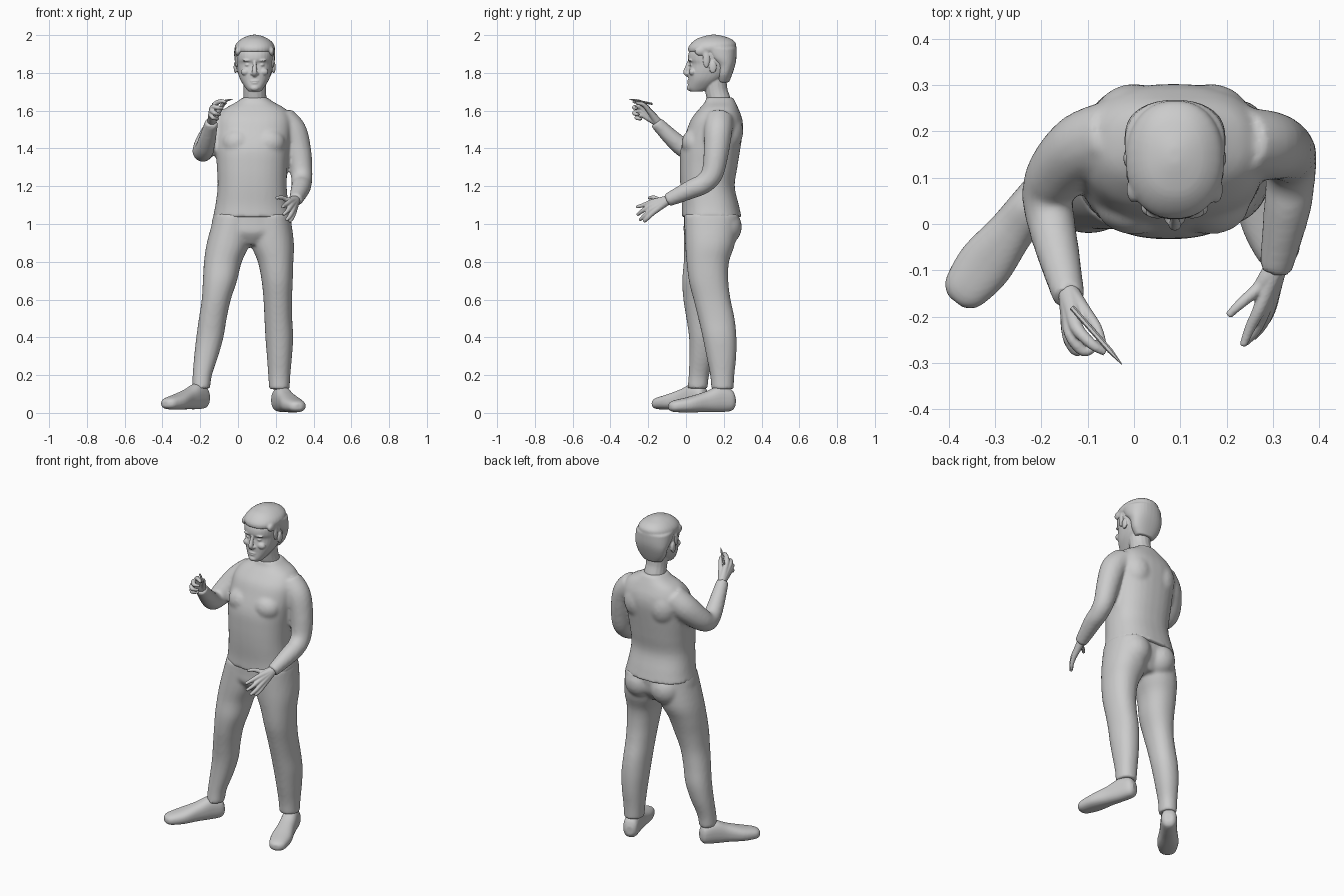
import bpy, bmesh
from math import cos, sin, pi, copysign
from mathutils import Vector, Matrix


def spline(rows, steps):
    """Catmull-Rom interpolation of equal-length rows of numbers."""
    out, n = [], len(rows)
    for i in range(n - 1):
        p = [rows[max(i - 1, 0)], rows[i], rows[i + 1], rows[min(i + 2, n - 1)]]
        for s in range(steps):
            t = s / steps
            out.append([0.5 * (2 * b + (c - a) * t + (2 * a - 5 * b + 4 * c - d) * t * t
                               + (3 * b - a - 3 * c + d) * t ** 3) for a, b, c, d in zip(*p)])
    return out + [list(rows[-1])]


def skin(bm, rings, power=2.0, sides=24):
    """Closed skin over rings of (centre, u axis, v axis)."""
    def sup(a):
        return copysign(abs(a) ** (2 / power), a)
    loops = []
    for c, u, v in rings:
        loops.append([bm.verts.new(c + u * sup(cos(2 * pi * (k + .5) / sides))
                                   + v * sup(sin(2 * pi * (k + .5) / sides))) for k in range(sides)])
    for a, b in zip(loops, loops[1:]):
        for k in range(sides):
            j = (k + 1) % sides
            bm.faces.new((a[k], a[j], b[j], b[k]))
    bm.faces.new(loops[0][::-1])
    bm.faces.new(loops[-1])


def stack(bm, rows, power=2.2):
    """Level slices: (z, x min, x max, y min, y max)."""
    skin(bm, [(Vector(((a + b) / 2, (c + d) / 2, z)), Vector(((b - a) / 2, 0, 0)),
               Vector((0, (d - c) / 2, 0))) for z, a, b, c, d in spline(rows, 4)], power, 32)


def tube(bm, rows, steps=5, sides=16):
    """Round limb along (x, y, z, radius)."""
    pts = spline(rows, steps)
    pos = [Vector(p[:3]) for p in pts]
    rings, old, u = [], None, None
    for i, p in enumerate(pts):
        t = (pos[min(i + 1, len(pos) - 1)] - pos[max(i - 1, 0)]).normalized()
        u = t.orthogonal().normalized() if old is None else old.rotation_difference(t) @ u
        old = t
        rings.append((pos[i], u * p[3], t.cross(u) * p[3]))
    skin(bm, rings, 2, sides)


def blob(bm, c, r):
    bmesh.ops.create_uvsphere(bm, u_segments=20, v_segments=12, radius=1,
                              matrix=Matrix.Translation(c) @ Matrix.Diagonal((*r, 1)))


def finish(name, bm, voxel=0, smooth=4):
    """Turn the pieces into one object, fused into a continuous surface."""
    bmesh.ops.recalc_face_normals(bm, faces=bm.faces[:])
    me = bpy.data.meshes.new(name)
    bm.to_mesh(me)
    bm.free()
    ob = bpy.data.objects.new(name, me)
    bpy.context.collection.objects.link(ob)
    if voxel:
        m = ob.modifiers.new("fuse", 'REMESH')
        m.mode, m.voxel_size, m.use_smooth_shade = 'VOXEL', voxel, True
        s = ob.modifiers.new("soften", 'SMOOTH')
        s.factor, s.iterations = 0.5, smooth
    return ob


# Shirt: torso and both sleeves
bm = bmesh.new()
stack(bm, [(1.035, -.133, .282, -.022, .295), (1.10, -.12, .268, -.022, .28),
           (1.20, -.108, .258, -.03, .258), (1.30, -.112, .262, -.033, .272),
           (1.40, -.118, .272, -.028, .288), (1.50, -.115, .285, .005, .302),
           (1.56, -.105, .28, .03, .297), (1.61, -.07, .25, .07, .278),
           (1.645, -.01, .19, .10, .262), (1.67, .025, .155, .105, .25)], 2.4)
for x in (0, .165):
    blob(bm, (x, .045, 1.43), (.085, .068, .075))      # chest
    blob(bm, (x, .22, 1.49), (.09, .083, .11))         # shoulder blades
tube(bm, [(.23, .175, 1.55, .078), (.29, .17, 1.49, .075), (.322, .16, 1.38, .067),
          (.336, .14, 1.27, .059), (.337, .095, 1.215, .054), (.33, .03, 1.185, .051),
          (.305, -.10, 1.125, .036)])
tube(bm, [(-.04, .19, 1.545, .08), (-.11, .165, 1.49, .077), (-.165, .11, 1.42, .067),
          (-.186, .06, 1.385, .056), (-.178, 0, 1.395, .052), (-.162, -.07, 1.45, .046),
          (-.14, -.16, 1.54, .035)])
finish("shirt", bm, .01, 6)

# Trousers: pelvis, seat and two legs
bm = bmesh.new()
stack(bm, [(.89, .0, .13, .03, .22), (.95, -.12, .26, -.01, .26),
           (1.0, -.14, .28, -.012, .27), (1.065, -.125, .272, -.012, .275)])
for x in (-.01, .165):
    blob(bm, (x, .2, .985), (.095, .096, .10))
stack(bm, [(1.05, -.125, .09, -.01, .26), (.9, -.165, .064, -.012, .25),
           (.8, -.18, .02, -.012, .215), (.7, -.186, -.005, -.02, .185),
           (.6, -.192, -.038, -.014, .165), (.5, -.207, -.06, .002, .162),
           (.4, -.221, -.077, .016, .165), (.3, -.232, -.105, .018, .15),
           (.2, -.24, -.138, .014, .122), (.13, -.242, -.148, .008, .115)])
stack(bm, [(1.05, .06, .277, -.01, .28), (.9, .068, .296, -.005, .26),
           (.8, .105, .293, .003, .228), (.7, .125, .29, .015, .224),
           (.6, .135, .286, .04, .236), (.5, .14, .287, .065, .257),
           (.4, .145, .292, .088, .267), (.3, .153, .286, .108, .266),
           (.2, .16, .277, .128, .256), (.125, .165, .273, .134, .252)])
finish("trousers", bm, .01, 5)

# Shoes: slices from heel to toe (fraction, half width, low, high)
shoe = [(0, .022, .035, .085), (.06, .042, .01, .125), (.25, .047, .004, .14), (.45, .05, .004, .112),
        (.7, .06, .002, .085), (.9, .05, .004, .068), (.97, .036, .01, .058), (1, .018, .02, .048)]
for name, heel, toe, lift in (("right_shoe", (-.17, .105), (-.385, -.168), .015),
                              ("left_shoe", (.208, .258), (.322, -.09), .0)):
    bm = bmesh.new()
    h, d = Vector((*heel, lift)), Vector((toe[0] - heel[0], toe[1] - heel[1], 0))
    side = Vector((-d.y, d.x, 0)).normalized()
    skin(bm, [(h + d * f + Vector((0, 0, (lo + hi) / 2)), side * w, Vector((0, 0, (hi - lo) / 2)))
              for f, w, lo, hi in spline(shoe, 4)], 2.4)
    finish(name, bm, .006, 3)

# Head: neck, skull and features
bm = bmesh.new()
tube(bm, [(.09, .185, 1.58, .075), (.09, .175, 1.65, .064), (.089, .16, 1.71, .06), (.088, .15, 1.79, .065)])
stack(bm, [(1.702, .055, .121, .022, .09), (1.72, .04, .136, .01, .135), (1.76, .014, .162, .012, .19),
           (1.80, 0, .176, .012, .235), (1.845, -.008, .184, .02, .252), (1.872, -.01, .186, .01, .256),
           (1.91, -.01, .187, .016, .258), (1.95, .004, .172, .045, .245), (1.98, .04, .138, .09, .2)], 2.3)
tube(bm, [(.088, .016, 1.86, .008), (.088, .006, 1.83, .011), (.088, -.001, 1.803, .014), (.088, .014, 1.787, .012)])
blob(bm, (.088, .018, 1.757), (.026, .012, .006))      # lips
blob(bm, (.088, .018, 1.746), (.022, .012, .006))
blob(bm, (.088, .02, 1.72), (.024, .016, .016))        # chin
for s in (-1, 1):
    x = .088 + s * .037
    blob(bm, (.088 + s * .014, .012, 1.796), (.009, .012, .008))   # nostrils
    blob(bm, (x, .03, 1.842), (.014, .011, .007))                  # eyes
    blob(bm, (x, .025, 1.866), (.028, .014, .007))                 # brows
    blob(bm, (x + s * .01, .035, 1.805), (.026, .02, .02))         # cheeks
    blob(bm, (.088 + s * .101, .142, 1.83), (.01, .02, .033))      # ears
finish("head", bm, .004, 3)

# Hair: crown, back and sideburns
bm = bmesh.new()
stack(bm, [(1.912, -.012, .19, .012, .255), (1.935, -.018, .195, .012, .266), (1.96, -.006, .184, .03, .262),
           (1.982, .02, .157, .06, .235), (1.995, .05, .127, .1, .195), (2.002, .075, .1, .13, .165)], 2.2)
stack(bm, [(1.75, .03, .148, .165, .228), (1.79, .002, .176, .16, .244), (1.84, -.012, .189, .155, .26),
           (1.88, -.02, .197, .11, .267), (1.93, -.02, .197, .07, .268)], 2.3)
for s in (-1, 1):
    blob(bm, (.088 + s * .095, .108, 1.87), (.01, .02, .045))
    blob(bm, (.088 + s * .088, .075, 1.915), (.016, .03, .025))
finish("hair", bm, .006, 2)


# Hands: every digit runs from the wrist through a knuckle and joint to its tip
def hand(name, wrist, digits):
    bm = bmesh.new()
    for i, (k, m, t) in enumerate(digits):
        k, m, t = Vector(k), Vector(m), Vector(t)
        tube(bm, [(*wrist, .024), (*((Vector(wrist) + k) / 2), .019), (*k, .0145),
                  (*m, .0115), (*t, .008)], 4, 12)
    finish(name, bm, .0035, 3)


hand("left_hand", (.307, -.09, 1.13), [
    ((.27, -.185, 1.115), (.25, -.225, 1.10), (.235, -.263, 1.09)),
    ((.28, -.188, 1.095), (.262, -.23, 1.07), (.238, -.258, 1.048)),
    ((.29, -.185, 1.075), (.275, -.22, 1.043), (.255, -.246, 1.02)),
    ((.295, -.175, 1.06), (.285, -.205, 1.03), (.27, -.222, 1.012)),
    ((.267, -.14, 1.125), (.232, -.17, 1.14), (.203, -.198, 1.138))])
hand("right_hand", (-.14, -.15, 1.54), [
    ((-.123, -.225, 1.632), (-.09, -.26, 1.65), (-.062, -.277, 1.645)),
    ((-.135, -.24, 1.617), (-.108, -.275, 1.617), (-.08, -.262, 1.612)),
    ((-.14, -.243, 1.597), (-.122, -.275, 1.587), (-.095, -.25, 1.578)),
    ((-.142, -.235, 1.578), (-.132, -.262, 1.562), (-.105, -.235, 1.556)),
    ((-.105, -.19, 1.592), (-.08, -.225, 1.632), (-.066, -.262, 1.64))])

# Pencil: six-sided shaft with a tapered point
bm = bmesh.new()
tube(bm, [(-.134, -.18, 1.636, .006), (-.052, -.273, 1.656, .006), (-.026, -.303, 1.662, .001)], 1, 6)
finish("pencil", bm)
